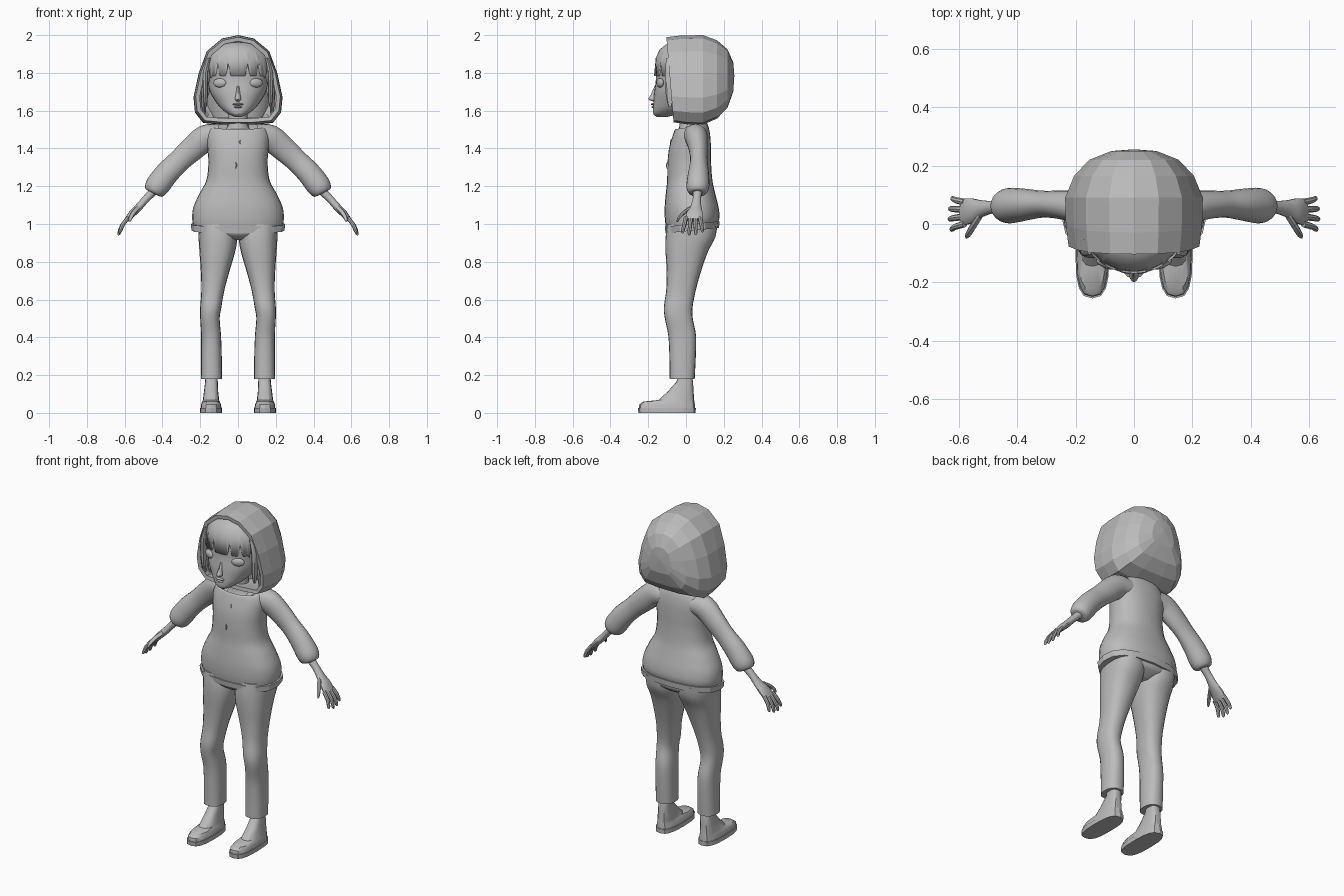
import bpy, bmesh, math
from mathutils import Vector

if "Cube" in bpy.data.objects:
    bpy.data.objects.remove(bpy.data.objects["Cube"])

GREY = (0.5, 0.5, 0.5, 1)
mat = bpy.data.materials.new("plain_grey")
mat.use_nodes = True
mat.diffuse_color = GREY
mat.node_tree.nodes["Principled BSDF"].inputs["Base Color"].default_value = GREY


def finish(name, bm, mirror=False, angle=40, thick=0):
    """Turn a bmesh into a shaded object, optionally mirrored and thickened."""
    bmesh.ops.recalc_face_normals(bm, faces=bm.faces)
    me = bpy.data.meshes.new(name)
    bm.to_mesh(me)
    bm.free()
    me.materials.append(mat)
    ob = bpy.data.objects.new(name, me)
    bpy.context.collection.objects.link(ob)
    if angle:
        bpy.ops.object.select_all(action='DESELECT')
        ob.select_set(True)
        bpy.context.view_layer.objects.active = ob
        bpy.ops.object.shade_smooth_by_angle(angle=math.radians(angle))
    if thick:
        mod = ob.modifiers.new("thickness", 'SOLIDIFY')
        mod.thickness, mod.offset = thick, -1
    if mirror:
        ob.modifiers.new("mirror", 'MIRROR')
    return ob


def skin(bm, rings, closed=True):
    """Bridge rows of vertices with quads."""
    n = len(rings[0])
    for r, s in zip(rings, rings[1:]):
        for i in range(n if closed else n - 1):
            j = (i + 1) % n
            bm.faces.new((r[i], r[j], s[j], s[i]))


def smooth_rows(rows, sub):
    """Catmull-Rom interpolation of section rows."""
    out = []
    for i in range(len(rows) - 1):
        p0, p1, p2, p3 = (rows[max(0, min(len(rows) - 1, i + k))] for k in (-1, 0, 1, 2))
        for s in range(sub):
            t = s / sub
            out.append([b + .5 * t * (c - a + t * (2*a - 5*b + 4*c - d + t * (3*(b - c) + d - a)))
                        for a, b, c, d in zip(p0, p1, p2, p3)])
    return out + [list(rows[-1])]


def loft(name, rows, n=20, sub=4, p=2, path=False, caps=True, **kw):
    """Loft sections (x, y, z, half width, half depth, tilt), flat or along a path."""
    rows = smooth_rows(rows, sub)
    bm, rings = bmesh.new(), []
    for k, (x, y, z, a, b, tilt) in enumerate(rows):
        u, v = Vector((1, 0, 0)), Vector((0, 1, tilt))
        if path:
            t = Vector(rows[min(k + 1, len(rows) - 1)][:3]) - Vector(rows[max(k - 1, 0)][:3])
            v = Vector((0, 1, 0))
            u = v.cross(t).normalized()
        ring = []
        for i in range(n):
            c, s = math.cos(math.tau * i / n), math.sin(math.tau * i / n)
            cx, sy = (math.copysign(abs(q) ** (2 / p), q) for q in (c, s))
            ring.append(bm.verts.new(Vector((x, y, z)) + u * a * cx + v * b * sy))
        rings.append(ring)
    skin(bm, rings)
    if caps:
        bm.faces.new(rings[0])
        bm.faces.new(rings[-1])
    return finish(name, bm, **kw)


def spans(*rows):
    """Sections from (z, x low, x high, y front, y back[, tilt])."""
    return [((r[1] + r[2]) / 2, (r[3] + r[4]) / 2, r[0], (r[2] - r[1]) / 2,
             (r[4] - r[3]) / 2, r[5] if len(r) > 5 else 0) for r in rows]


def round_rows(*rows):
    """Centred sections from (z, half width, y front, y back[, tilt])."""
    return spans(*[(r[0], -r[1], *r[1:]) for r in rows])


def blob(name, loc, size, turn=0, mirror=False):
    bm = bmesh.new()
    bmesh.ops.create_uvsphere(bm, u_segments=16, v_segments=10, radius=1)
    ca, sa = math.cos(turn), math.sin(turn)
    for v in bm.verts:
        x, y, z = (q * s for q, s in zip(v.co, size))
        v.co = Vector(loc) + Vector((x * ca - y * sa, x * sa + y * ca, z))
    return finish(name, bm, mirror)


# Sweater, hem band and neck
loft("sweater", round_rows(
    (.985, .235, -.105, .165, .08), (1.03, .243, -.112, .177, .04), (1.09, .236, -.113, .172),
    (1.16, .205, -.107, .155), (1.23, .168, -.1, .14), (1.32, .157, -.098, .133),
    (1.4, .162, -.09, .132), (1.47, .165, -.07, .128), (1.515, .14, -.055, .115, .15),
    (1.51, .095, -.045, .095, .6)), p=2.3, n=28)
loft("hem_band", round_rows((.965, .246, -.108, .175, .1), (1.0, .25, -.112, .178, .1)),
     p=2.5, n=16, sub=1, angle=25)
loft("neck", round_rows((1.4, .1, -.06, .08), (1.47, .085, -.05, .085), (1.52, .055, -.035, .07),
                        (1.64, .048, -.035, .06)))
for z in (1.31, 1.43):
    blob("front_fastener", (-.01 if z < 1.4 else .01, -.1 if z < 1.4 else -.08, z), (.004, .005, .018))

# Sleeves
loft("sleeve", [(.1, .045, 1.465, .062, .07, 0), (.17, .055, 1.455, .07, .06, 0),
                (.245, .065, 1.395, .066, .05, 0), (.31, .068, 1.335, .06, .046, 0),
                (.375, .066, 1.27, .063, .055, 0), (.425, .063, 1.205, .064, .061, 0),
                (.447, .062, 1.175, .054, .052, 0), (.453, .062, 1.165, .038, .036, 0)],
     path=True, mirror=True)

# Hands
loft("palm", [(.44, .062, 1.18, .024, .025, 0), (.485, .058, 1.135, .02, .022, 0),
              (.525, .052, 1.09, .02, .03, 0), (.56, .045, 1.055, .019, .044, 0),
              (.588, .04, 1.022, .013, .046, 0)], path=True, n=14, mirror=True)
for i, reach in enumerate((.82, .97, 1, .88)):
    y = .075 - .025 * i
    tip = y + .012 - .01 * i
    loft("finger", [(.58, y, 1.035, .011, .012, 0), (.58 + .035 * reach, (y + tip) / 2, 1.035 - .045 * reach, .011, .011, 0),
                    (.58 + .05 * reach, tip, 1.035 - .085 * reach, .009, .009, 0),
                    (.58 + .05 * reach, tip, 1.035 - .095 * reach, .004, .004, 0)],
         path=True, n=8, sub=2, mirror=True)
loft("thumb", [(.525, .035, 1.09, .013, .016, 0), (.55, -.005, 1.065, .013, .014, 0),
               (.568, -.035, 1.035, .011, .01, 0), (.574, -.046, 1.012, .004, .004, 0)],
     path=True, n=8, sub=2, mirror=True)

# Trousers
loft("trouser_hips", round_rows((.915, .06, -.06, .1), (.94, .16, -.095, .14),
                                (.97, .205, -.105, .163), (1.05, .2, -.1, .16)), p=2.3)
loft("trouser_leg", spans(
    (1.0, .01, .21, -.1, .165), (.93, .003, .209, -.108, .155), (.85, .016, .204, -.108, .115),
    (.75, .045, .197, -.103, .08), (.65, .072, .194, -.105, .052), (.56, .088, .2, -.117, .035),
    (.5, .097, .2, -.112, .036), (.41, .09, .195, -.094, .053), (.3, .086, .195, -.088, .052),
    (.18, .085, .196, -.086, .046)), p=2.4, mirror=True)

# Shoes
loft("shoe", spans((.02, .087, .198, -.25, .048), (.045, .09, .195, -.247, .047),
                   (.06, .097, .19, -.225, .045), (.068, .1, .186, -.145, .043),
                   (.115, .105, .18, -.095, .04), (.165, .107, .174, -.05, .037),
                   (.2, .11, .172, -.045, .03)), n=16, sub=1, p=2.8, angle=30, mirror=True)
loft("shoe_sole", spans((0, .084, .201, -.252, .051), (.026, .084, .201, -.255, .052)),
     n=16, sub=1, p=2.8, angle=30, mirror=True)

# Head and face
loft("head", round_rows(
    (1.567, .018, -.155, -.1), (1.583, .052, -.173, -.03), (1.61, .088, -.175, .04),
    (1.65, .12, -.172, .09), (1.7, .148, -.168, .12), (1.76, .162, -.16, .14),
    (1.83, .168, -.158, .15), (1.9, .145, -.13, .13), (1.95, .07, -.06, .08)), p=2.2, n=32)
blob("eye", (.097, -.137, 1.747), (.037, .014, .024), turn=.42, mirror=True)
loft("nose", round_rows((1.648, .006, -.172, -.15), (1.66, .016, -.199, -.15),
                        (1.685, .012, -.186, -.15), (1.73, .008, -.167, -.14)), n=12)
blob("upper_lip", (0, -.17, 1.634), (.03, .016, .006))
blob("lower_lip", (0, -.169, 1.62), (.023, .014, .007))
blob("ear", (.163, -.01, 1.72), (.014, .03, .045), mirror=True)

# Fringe with notched lower edge
bm, rows = bmesh.new(), []
for z, rx, ry in ((1.968, .05, .05), (1.955, .105, .1), (1.925, .147, .138),
                  (1.88, .172, .16), (0, .183, .169)):
    row = []
    for d in range(-84, 85, 2):
        notch = max(0, 1 - min(abs(abs(d) - g) for g in (17, 37, 58)) / 4)
        low = 1.785 + .085 * notch - .0025 * max(0, abs(d) - 50)
        a = math.radians(d)
        row.append(bm.verts.new((rx * math.sin(a), -ry * math.cos(a), z or low)))
    rows.append(row)
skin(bm, rows, closed=False)
finish("fringe", bm, thick=.012)

# Side locks and the hair behind the neck
for x, y, low in ((.172, -.085, 1.62), (.183, -.05, 1.585), (.178, -.015, 1.57)):
    loft("side_lock", spans((low, x - .006, x + .006, y - .008, y + .008),
                            (1.68, x - .013, x + .013, y - .022, y + .022),
                            (1.8, x - .014, x + .014, y - .025, y + .025),
                            (1.88, x - .03, x - .01, y - .02, y + .02)), n=8, sub=2, mirror=True)
loft("nape_hair", round_rows((1.565, .13, .04, .13), (1.62, .16, .03, .16), (1.75, .17, .0, .18)),
     n=12, sub=1)

# Faceted hood-shaped hair shell, lofted from front rim to back
outline = [(0, 2.0), (.085, 1.982), (.165, 1.915), (.208, 1.8), (.236, 1.67), (.228, 1.59),
           (.185, 1.535), (.08, 1.525)]
outline += [(-x, z) for x, z in outline[:0:-1]]
mid = 1.765
bm, rows = bmesh.new(), []
for y, s in ((-.085, .95), (-.01, .99), (.09, 1), (.165, .87), (.22, .65), (.25, .33)):
    lean = .08 if y < 0 else 0
    rows.append([bm.verts.new((x * s, y - lean * (z - mid), mid + .02 * (1 - s) + (z - mid) * s))
                 for x, z in outline])
skin(bm, rows)
tip = bm.verts.new((0, .256, mid + .02))
for a, b in zip(rows[-1], rows[-1][1:] + rows[-1][:1]):
    bm.faces.new((a, b, tip))
finish("hair_shell", bm, angle=0, thick=.022)
